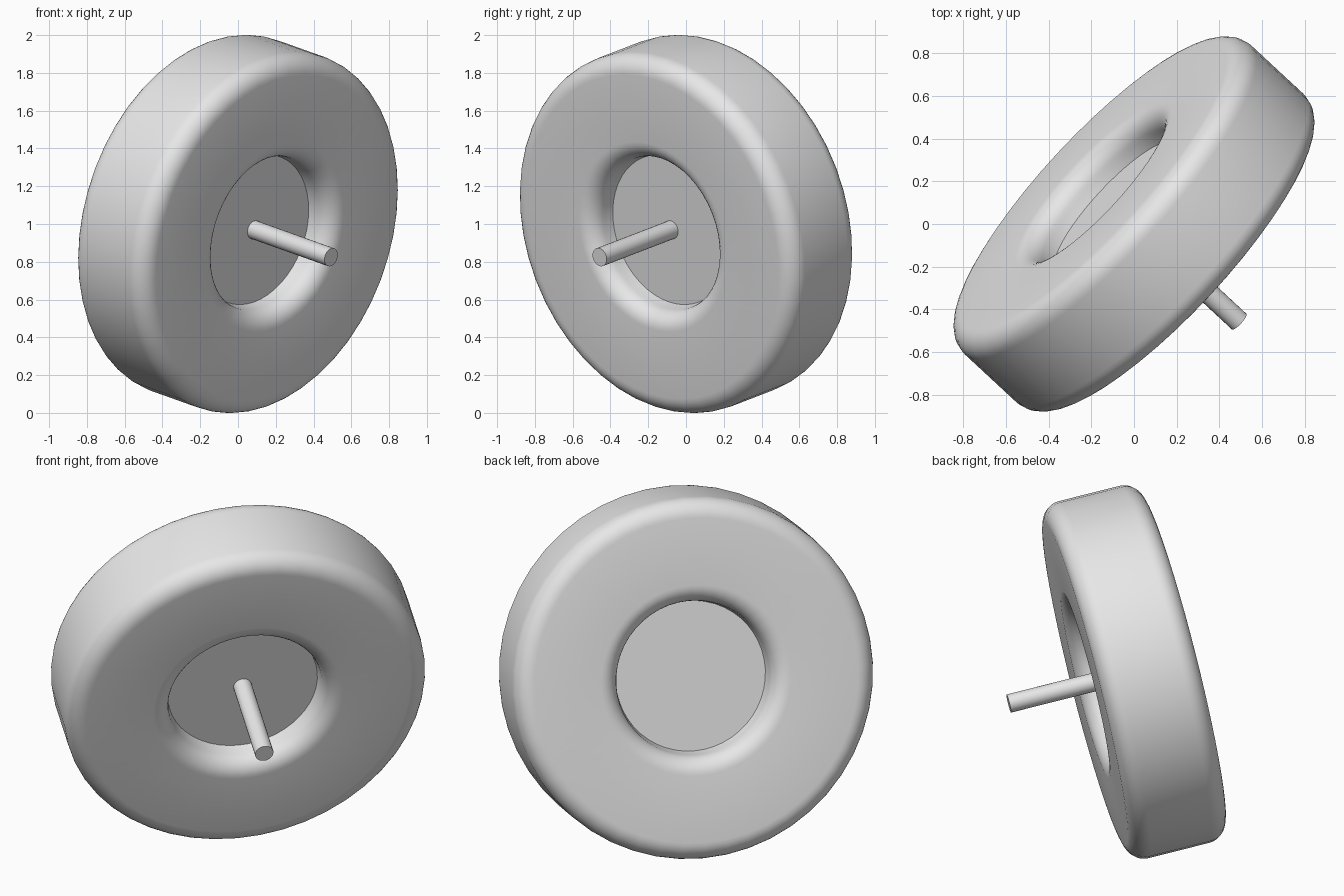
import bpy, bmesh, math
from mathutils import Vector, Matrix

cube = bpy.data.objects.get("Cube")
if cube:
    bpy.data.objects.remove(cube, do_unlink=True)

grey = bpy.data.materials.new("plain grey")
grey.use_nodes = True
grey.diffuse_color = (0.8, 0.8, 0.8, 1)
grey.node_tree.nodes["Principled BSDF"].inputs["Base Color"].default_value = (0.8, 0.8, 0.8, 1)

# Tilted wheel axis, passing through the wheel centre
AXIS = Vector((0.709, -0.658, -0.253)).normalized()
PLACE = Matrix.Translation((0, 0, 1)) @ AXIS.to_track_quat('Z', 'Y').to_matrix().to_4x4()


def lathe(name, profile, sides):
    """Revolve (radius, height) points around local z and set on the wheel axis."""
    bm = bmesh.new()
    verts = [bm.verts.new((r, 0, h)) for r, h in profile]
    edges = [bm.edges.new(pair) for pair in zip(verts, verts[1:])]
    bmesh.ops.spin(bm, geom=verts + edges, cent=(0, 0, 0), axis=(0, 0, 1),
                   angle=math.tau, steps=sides, use_merge=True)
    bmesh.ops.remove_doubles(bm, verts=bm.verts, dist=1e-5)
    bmesh.ops.recalc_face_normals(bm, faces=bm.faces)
    mesh = bpy.data.meshes.new(name)
    bm.to_mesh(mesh)
    bm.free()
    mesh.materials.append(grey)
    obj = bpy.data.objects.new(name, mesh)
    bpy.context.collection.objects.link(obj)
    obj.matrix_world = PLACE
    bpy.ops.object.select_all(action='DESELECT')
    obj.select_set(True)
    bpy.context.view_layer.objects.active = obj
    bpy.ops.object.shade_smooth_by_angle(angle=math.radians(40))
    return obj


def fillet(radius, height, size, start, end, steps=8):
    """Arc points around (radius, height), angles in degrees."""
    angles = [math.radians(start + (end - start) * i / steps) for i in range(steps + 1)]
    return [(radius + size * math.cos(a), height + size * math.sin(a)) for a in angles]


# Tyre with rounded shoulders and a dished hub on both faces
R, SHOULDER, EDGE, LIP, FLOOR = 0.987, 0.1, 0.17, 0.52, 0.12
half = [(0, FLOOR), (0.41, FLOOR)]
half += fillet(LIP, EDGE, SHOULDER, 180, 90)
half += fillet(R - SHOULDER, EDGE, SHOULDER, 90, 0)
lathe("wheel", half + [(r, -h) for r, h in reversed(half)], 48)

# Axle stub standing out of the front hub
lathe("axle", [(0, 0), (0.05, 0), (0.05, 0.695), (0, 0.695)], 24)
